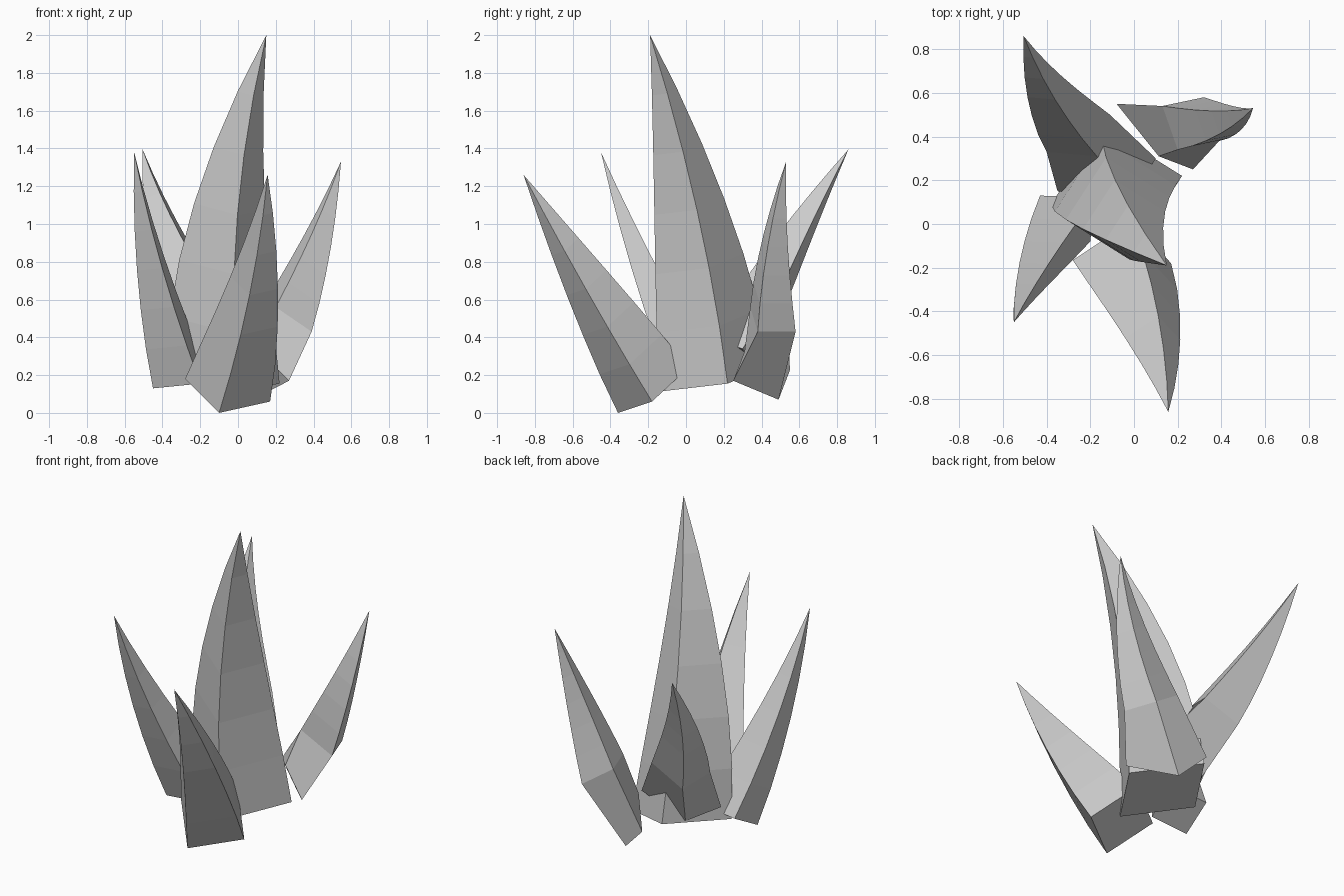
import bpy, bmesh
from mathutils import Vector

if "Cube" in bpy.data.objects:
    bpy.data.objects.remove(bpy.data.objects["Cube"])

SEGMENTS = 6


def square(a, b, c):
    """Four corners of a parallelogram from three consecutive ones."""
    a, b, c = Vector(a), Vector(b), Vector(c)
    return [a, b, c, a + c - b]


def spike(name, base, tip, bend, power, foot=None):
    """Four-sided shard tapering from a slanted base along a bowed axis to a point."""
    corners, tip, bend = square(*base), Vector(tip), Vector(bend)
    centre = sum(corners, Vector()) / 4
    rings = [square(*foot)] if foot else []
    for i in range(SEGMENTS):
        t = i / SEGMENTS
        axis = centre.lerp(tip, t) + bend * 4 * t * (1 - t)
        width = 1 - t ** power
        rings.append([axis + (p - centre) * width for p in corners])

    bm = bmesh.new()
    loops = [[bm.verts.new(p) for p in ring] for ring in rings]
    point = bm.verts.new(tip)
    bm.faces.new(loops[0])
    for low, high in zip(loops, loops[1:]):
        for k in range(4):
            n = (k + 1) % 4
            bm.faces.new((low[k], low[n], high[n], high[k]))
    for k in range(4):
        bm.faces.new((loops[-1][k], loops[-1][(k + 1) % 4], point))
    bmesh.ops.recalc_face_normals(bm, faces=bm.faces)
    mesh = bpy.data.meshes.new(name)
    bm.to_mesh(mesh)
    bm.free()
    bpy.context.collection.objects.link(bpy.data.objects.new(name, mesh))


# Tall centre shard
spike("centre_spike",
      [(-0.38, 0.09, 0.21), (-0.013, -0.14, 0.113), (0.22, 0.22, 0.155)],
      (0.15, -0.19, 2.0), (-0.08, 0.035, 0), 1.42)

# Shard leaning to the front
spike("front_spike",
      [(-0.28, -0.166, 0.18), (-0.10, -0.36, 0.0), (0.17, -0.18, 0.06)],
      (0.157, -0.86, 1.26), (0.035, -0.01, 0), 1.18)

# Shard leaning to the front left
spike("left_spike",
      [(-0.20, -0.08, 0.155), (-0.45, -0.07, 0.13), (-0.43, 0.13, 0.24)],
      (-0.55, -0.45, 1.38), (-0.03, -0.02, 0), 1.1)

# Shard leaning to the back left, with a shoulder above its foot
spike("back_spike",
      [(-0.11, 0.50, 0.65), (-0.34, 0.52, 0.55), (-0.40, 0.33, 0.60)],
      (-0.505, 0.86, 1.395), (-0.028, -0.01, 0), 1.15,
      foot=[(0.10, 0.30, 0.34), (-0.23, 0.333, 0.25), (-0.35, 0.15, 0.30)])

# Shard leaning to the back right, with a shoulder above its slanted foot
spike("right_spike",
      [(0.39, 0.38, 0.43), (0.32, 0.58, 0.43), (0.13, 0.54, 0.56)],
      (0.545, 0.53, 1.33), (0.02, -0.02, 0), 1.1,
      foot=[(0.27, 0.25, 0.17), (0.077, 0.49, 0.07), (-0.08, 0.55, 0.225)])
